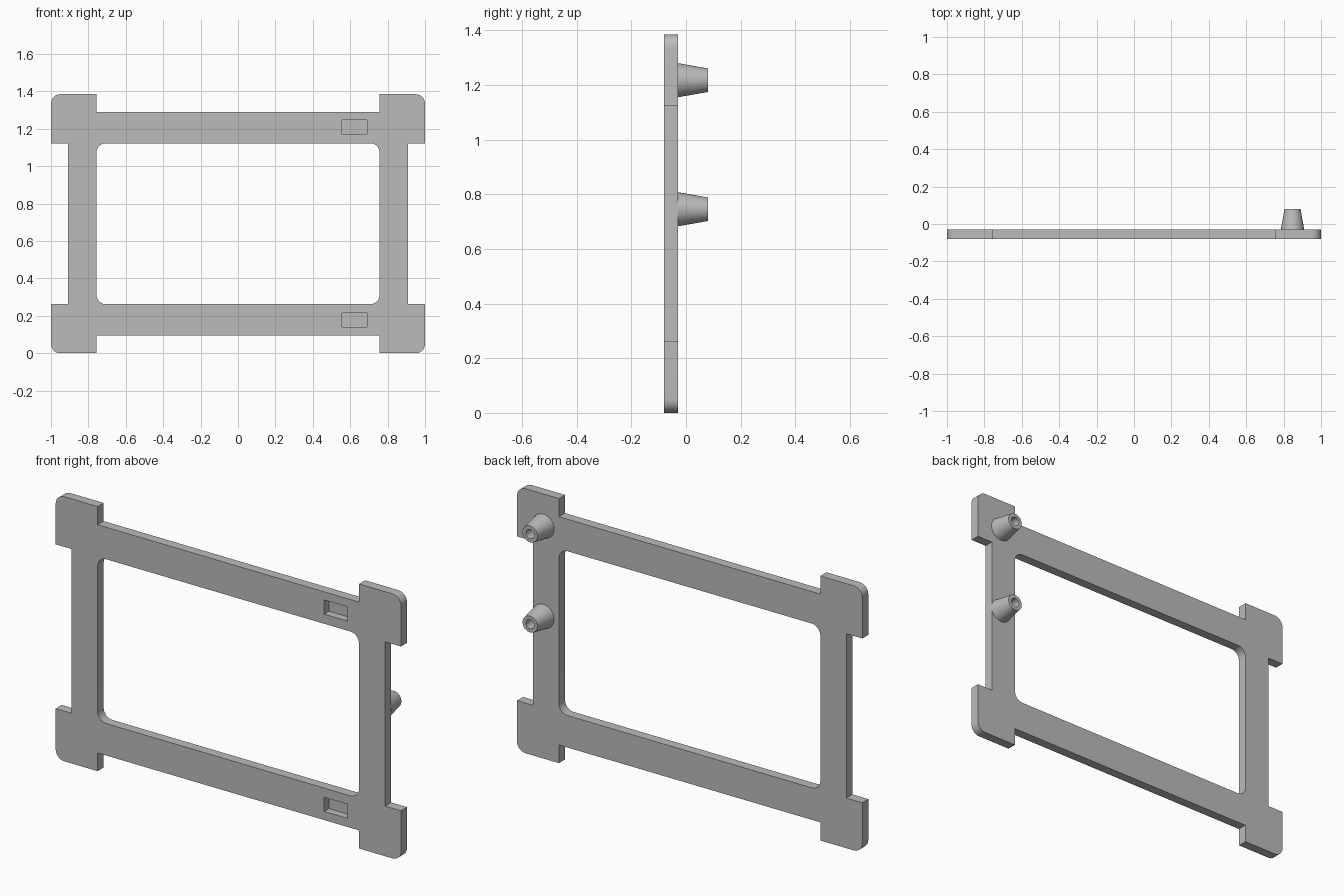
import bpy
import bmesh
from math import cos, sin, pi, radians

cube = bpy.data.objects.get("Cube")
if cube:
    bpy.data.objects.remove(cube, do_unlink=True)

grey = bpy.data.materials.new("plain grey")
grey.use_nodes = True
grey.diffuse_color = (0.5, 0.5, 0.5, 1)
grey.node_tree.nodes["Principled BSDF"].inputs["Base Color"].default_value = (0.5, 0.5, 0.5, 1)

FRONT, BACK, MID = -0.08, -0.03, 0.6925   # plate faces and mid height
IN_X, IN_Z = 0.757, 0.43                  # half size of the window
OUT_Z = 0.6925                            # half height of the plate


def arc(cx, cz, r, steps=8):
    """Quarter round in the +x +z quadrant, from the side to the top."""
    return [(cx + r * cos(pi / 2 * i / steps), cz + r * sin(pi / 2 * i / steps))
            for i in range(steps + 1)]


def four_way(quarter):
    """Mirror a quarter outline about both axes into a closed loop."""
    half = quarter + [(-x, z) for x, z in reversed(quarter)]
    return half + [(-x, -z) for x, z in half]


def finish(name, bm):
    bmesh.ops.recalc_face_normals(bm, faces=bm.faces[:])
    mesh = bpy.data.meshes.new(name)
    bm.to_mesh(mesh)
    bm.free()
    mesh.materials.append(grey)
    ob = bpy.data.objects.new(name, mesh)
    bpy.context.collection.objects.link(ob)
    return ob


def slab(name, outline, y0, y1):
    """Extrude an x-z outline along y."""
    bm = bmesh.new()
    face = bm.faces.new([bm.verts.new((x, y0, z + MID)) for x, z in outline])
    side = bmesh.ops.extrude_face_region(bm, geom=[face])["geom"]
    verts = [v for v in side if isinstance(v, bmesh.types.BMVert)]
    bmesh.ops.translate(bm, verts=verts, vec=(0, y1 - y0, 0))
    return finish(name, bm)


def smooth(ob):
    bpy.ops.object.select_all(action='DESELECT')
    ob.select_set(True)
    bpy.context.view_layer.objects.active = ob
    bpy.ops.object.shade_smooth_by_angle(angle=radians(30))


# Plate with four projecting corner blocks
r = 0.05
quarter = [(0.908, 0), (0.908, IN_Z), (1, IN_Z)] + arc(1 - r, OUT_Z - r, r) \
    + [(IN_X, OUT_Z), (IN_X, 0.5975)]
# the mirrored halves meet on the mid line, so drop the shared points
frame = slab("frame", four_way(quarter[1:]), FRONT, BACK)

# Window and two shallow front pockets
cutters = [slab("window_cutter", four_way(arc(IN_X - r, IN_Z - r, r)), FRONT - 0.1, BACK + 0.1)]
for label, z in (("upper", 1.21), ("lower", 0.177)):
    box = [(x, z - MID + dz) for x, dz in
           ((0.555, -0.037), (0.69, -0.037), (0.69, 0.037), (0.555, 0.037))]
    cutters.append(slab(label + "_pocket_cutter", box, FRONT - 0.1, FRONT + 0.04))

bpy.context.view_layer.objects.active = frame
for cutter in cutters:
    cutter.hide_render = True
    mod = frame.modifiers.new("cut", 'BOOLEAN')
    mod.operation, mod.solver, mod.object = 'DIFFERENCE', 'EXACT', cutter
    bpy.ops.object.modifier_apply(modifier=mod.name)
    bpy.data.objects.remove(cutter, do_unlink=True)
smooth(frame)


# Tapered hollow pegs on the back
def peg(name, x, z, sides=48):
    profile = [(0.0625, BACK), (0.043, 0.08), (0.024, 0.08), (0.024, BACK + 0.001)]
    bm = bmesh.new()
    rings = [[bm.verts.new((x + rad * cos(2 * pi * i / sides), y,
                            z + rad * sin(2 * pi * i / sides))) for i in range(sides)]
             for rad, y in profile]
    for a, b in zip(rings, rings[1:]):
        for i in range(sides):
            j = (i + 1) % sides
            bm.faces.new((a[i], a[j], b[j], b[i]))
    bm.faces.new(rings[-1])
    bm.faces.new(rings[0])
    smooth(finish(name, bm))


peg("upper_peg", 0.8475, 1.217)
peg("lower_peg", 0.8475, 0.745)
